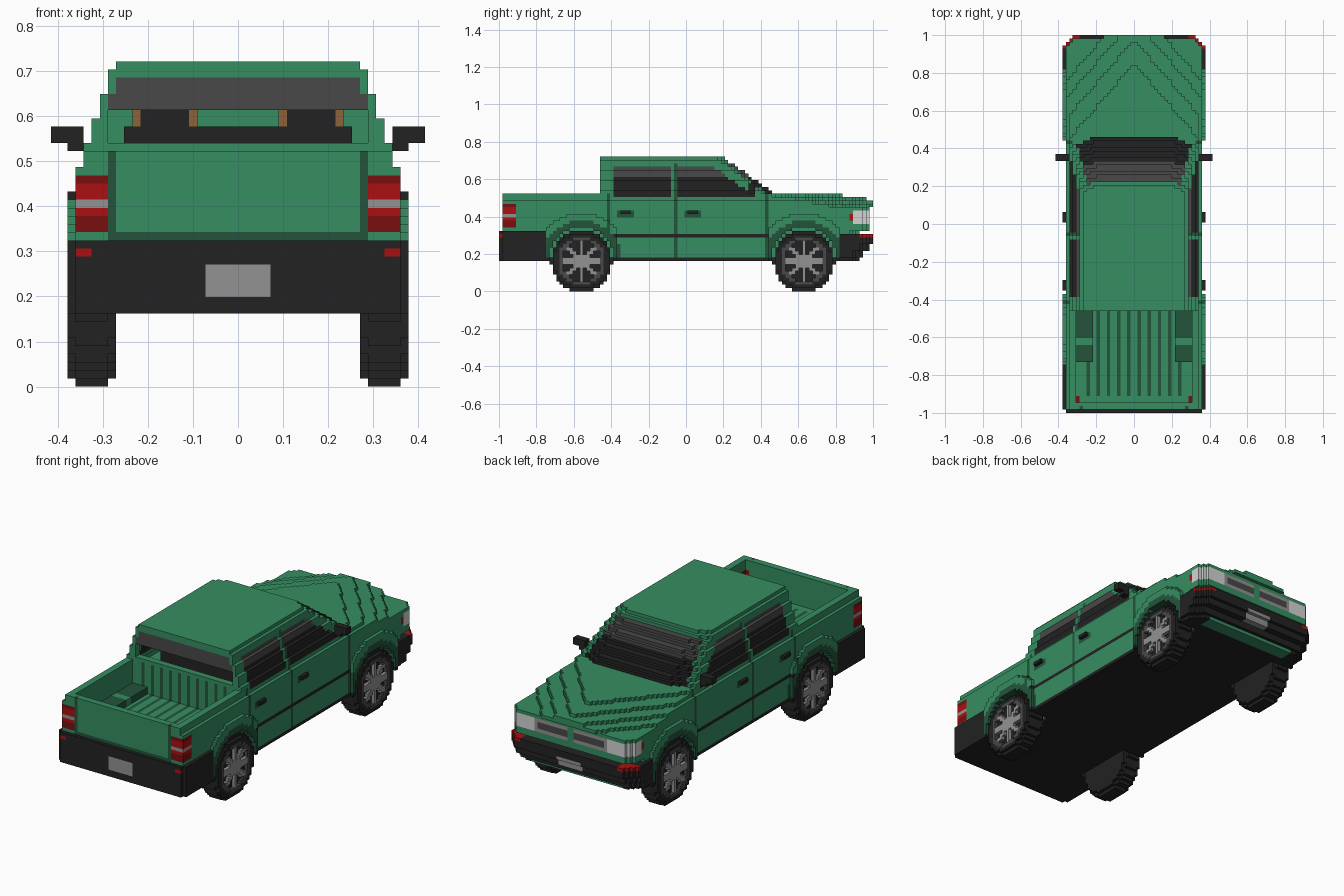
import bpy, bmesh
from math import hypot

if "Cube" in bpy.data.objects:
    bpy.data.objects.remove(bpy.data.objects["Cube"], do_unlink=True)

LENGTH = 111                 # truck length in blocks
UNIT = 2 / LENGTH
AXLES = {"rear_wheels": 24.5, "front_wheels": 90.5}
AXLE_HEIGHT = 9


def to_linear(c):
    c /= 255
    return c / 12.92 if c < 0.04 else ((c + 0.055) / 1.055) ** 2.4


def material(name, *rgb):
    mat = bpy.data.materials.new(name)
    colour = [to_linear(c) for c in rgb] + [1]
    mat.use_nodes = True
    mat.diffuse_color = colour
    mat.node_tree.nodes["Principled BSDF"].inputs["Base Color"].default_value = colour
    return mat


GREEN, SHADE, BLACK, GLASS, GREY, LIGHT, RED, MAROON, BROWN = range(9)
MATERIALS = [
    material("green paint", 54, 142, 98),
    material("dark green trim", 36, 84, 60),
    material("black plastic", 34, 34, 34),
    material("dark grey glass", 72, 72, 72),
    material("grey metal", 146, 146, 146),
    material("light lens", 212, 212, 212),
    material("red lens", 170, 16, 18),
    material("dark red lens", 122, 14, 16),
    material("brown leather", 142, 100, 56),
]
SIDES = [(s if k == 0 else 0, s if k == 1 else 0, s if k == 2 else 0)
         for k in range(3) for s in (-1, 1)]


def block_part(name, inside, paint, width, ys, zs):
    """Mirrored block model: rules take (distance from centre, y, z) of a block."""
    cells = {(i, j, k)
             for i in range(-width, width) for j in range(*ys) for k in range(*zs)
             if inside(abs(i + 0.5), j + 0.5, k + 0.5)}
    bm = bmesh.new()
    corners = {}

    def corner(p):
        if p not in corners:
            corners[p] = bm.verts.new((p[0] * UNIT, (p[1] - LENGTH / 2) * UNIT, p[2] * UNIT))
        return corners[p]

    for cell in sorted(cells):
        colour = paint(abs(cell[0] + 0.5), cell[1] + 0.5, cell[2] + 0.5)
        for side in SIDES:
            if tuple(c + s for c, s in zip(cell, side)) in cells:
                continue
            axis = [abs(s) for s in side].index(1)
            u, v = (axis + 1) % 3, (axis + 2) % 3
            ring = []
            for du, dv in ((0, 0), (1, 0), (1, 1), (0, 1)):
                p = list(cell)
                p[axis] += side[axis] > 0
                p[u] += du
                p[v] += dv
                ring.append(corner(tuple(p)))
            if side[axis] < 0:
                ring.reverse()
            bm.faces.new(ring).material_index = colour
    mesh = bpy.data.meshes.new(name)
    bm.to_mesh(mesh)
    bm.free()
    for mat in MATERIALS:
        mesh.materials.append(mat)
    obj = bpy.data.objects.new(name, mesh)
    bpy.context.collection.objects.link(obj)
    return obj


# Shape rules of the shell
def half_width(z):
    return 20 if z < 27 else max(15, 19 - int((z - 27) / 3))


def axle_distance(y, z):
    return min(hypot(y - axle, z - AXLE_HEIGHT) for axle in AXLES.values())


def windscreen(a, z):
    return 82 - (z - 29) * 1.45 - max(0, a - 11) * 0.4


HOOD_ENDS = {25: 108, 26: 103, 27: 97, 28: 90}


def body_shape(a, y, z):
    d = axle_distance(y, z)
    if a > half_width(z):        # wheel arch flares
        near = min(abs(y - axle) for axle in AXLES.values())
        return a < 21 and 10 <= d < 14.2 and z < 23 and near < 11
    if y < 1 or (d < 10 and a > 14):
        return False
    if z < 18:
        return y < 107 - max(0, a - 17)
    if y < 30:                   # load bed
        wheel_box = 12 < a and 15 < y and z < 22
        return z < 20 or wheel_box or (z < 29 and (a > 17 or y < 3))
    if z < 25:
        return y < 109.6 - max(0, a - 18)
    if z < 29 and y > 78:        # stepped hood
        return a < 11 + 0.85 * (HOOD_ENDS[int(z)] - y)
    if y > windscreen(a, z):
        return False
    if y < 32:                   # cab back wall with an open slot
        return not (30 < z < 34 and a < 16)
    room = 23 < z < 38 and a < half_width(z) - 1 and y < min(66, windscreen(a, z) - 3)
    return not room


def body_paint(a, y, z):
    skin = a > half_width(z) - 1
    d = axle_distance(y, z)
    if z < 10:
        return GREEN if y > 103 and a < 15 else BLACK
    if d < 12 and a > 14 and z < 23:
        return SHADE
    # Tail lights and tailgate frame
    if y < 5 and a > 16 and 19 < z < 26:
        if 22 < z < 23:
            return GREY
        return RED if 21 < z < 25 else MAROON
    if y < 2 and a < 16 and (a > 15 or z < 19):
        return SHADE
    # Bed ribs and wheel boxes
    if y < 31 and a < 17 and 19 < z < 29:
        rib = int(a) % 3 == 1 and a < 14 and y > 5
        box = 20 < z < 22 and a > 12 and not 20 < y < 21.6 and y < 30
        if y > 3 and (box or (rib and (z < 20 or y > 30))):
            return SHADE
    # Headlights and grille
    if 20 < z < 24:
        if a > 12 and y > 105:
            return LIGHT
        if skin and y > 104 and 21 < z < 23:
            return RED
        if y > 108 and a < 12:
            if a < 1:
                return GREEN
            return GLASS if 21 < z < 23 and a < 11 else GREY
    # Windows
    pane = GLASS if z > 34 else BLACK
    if 31 < y and 29 < z < 38 and y > windscreen(a, z) - 3 and a < half_width(z) - 1.5:
        return pane
    if y < 32 and y > 30 and 34 < z < 38 and a < min(16, half_width(z) - 1):
        return GLASS
    if skin and 28 < z < 37 and (34 < y < 51 or 53 < y < windscreen(0, z) - 7):
        return pane
    # Door seams, side stripe and handle recesses
    if skin and 32 < y < 80:
        if 16 < z < 17:
            return BLACK
        if (y < 33 or y > 79) and z < 29 or (52 < y < 53 and z < 38):
            return SHADE
        if 22 < z < 24 and (35 < y < 40 or 55 < y < 60):
            return SHADE
    return GREEN


block_part("body_shell", body_shape, body_paint, 21, (0, LENGTH), (9, 40))


# Bumpers with plates and reflectors
def rear_bumper_shape(a, y, z):
    return axle_distance(y, z) >= 10 and y > max(0, a - 20)


def rear_bumper_paint(a, y, z):
    if y < 1 and a < 4 and 11 < z < 15:
        return GREY
    return RED if y < 2 and 18 < a < 20 and 16 < z < 17 else BLACK


def front_bumper_shape(a, y, z):
    reach = LENGTH if z > 14 else LENGTH - 1 if z > 12 else LENGTH - 3
    return axle_distance(y, z) >= 10 and y < reach - max(0, a - 18)


def front_bumper_paint(a, y, z):
    if y > 108 and a < 4 and 12 < z < 15:
        return GREY
    return RED if y > 107 and a > 16 and 16 < z < 17 else BLACK


block_part("rear_bumper", rear_bumper_shape, rear_bumper_paint, 21, (0, 15), (9, 18))
block_part("front_bumper", front_bumper_shape, front_bumper_paint, 21, (100, LENGTH), (10, 17))


# Wheels: rounded tyres with spoked, recessed rims
def add_wheels(name, axle):
    def spoke(y, z):
        dy, dz = abs(y - axle), abs(z - AXLE_HEIGHT)
        return min(dy, dz, abs(dy - dz)) < 0.6 or hypot(dy, dz) < 1.5

    def shape(a, y, z):
        d = hypot(y - axle, z - AXLE_HEIGHT)
        if a > 20 and d < 6 and not spoke(y, z):
            return False
        return d < (9.1 if 16 < a < 20 else 8.4)

    def paint(a, y, z):
        d = hypot(y - axle, z - AXLE_HEIGHT)
        if a > 20 and d < 7:
            return GREY if d < 6 else GLASS
        return BLACK

    def outer(a, y, z):
        return a > 15 and shape(a, y, z)

    block_part(name, outer, paint, 21, (int(axle) - 10, int(axle) + 11), (0, 19))


for wheel_name, axle_y in AXLES.items():
    add_wheels(wheel_name, axle_y)

# Mirrors and door handles
block_part("side_mirrors",
           lambda a, y, z: 19 < a < 23 if z > 30 else 18 < a < 21,
           lambda a, y, z: BLACK, 23, (74, 76), (29, 32))
for label, start in (("rear", 36), ("front", 56)):
    block_part(label + "_door_handles", lambda a, y, z: a > 20,
               lambda a, y, z: BLACK, 21, (start, start + 3), (23, 24))

# Seats with leather headrests
block_part("seats",
           lambda a, y, z: 5 < a < 13 or (z < 32 and a < 14),
           lambda a, y, z: BROWN if z > 32 and not (6 < a < 12 and y < 40) else BLACK,
           14, (39, 43), (23, 34))
